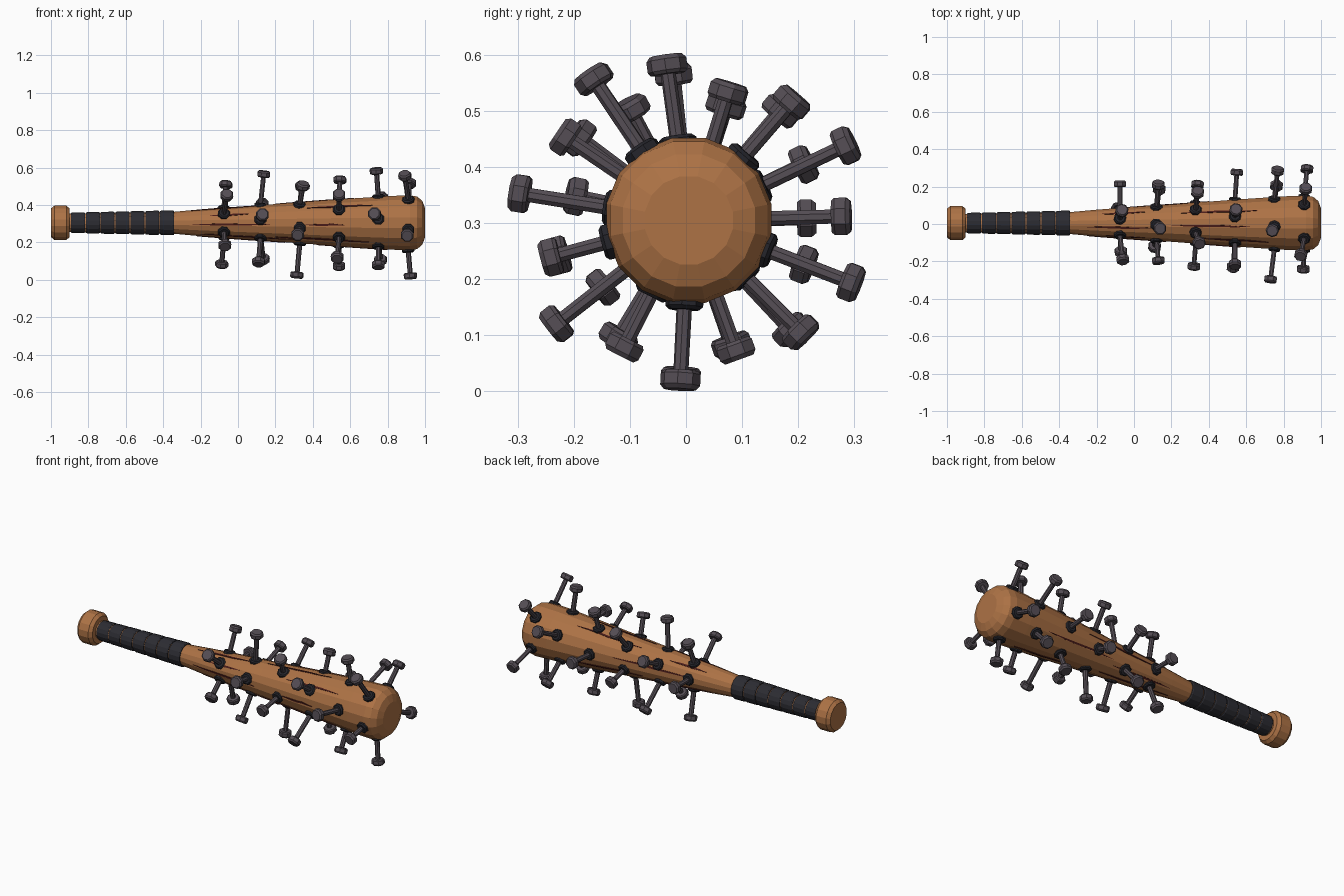
import bpy, bmesh, math, random
from mathutils import Vector, Matrix

if "Cube" in bpy.data.objects:
    bpy.data.objects.remove(bpy.data.objects["Cube"])

random.seed(4)
CY, CZ = 0.005, 0.305          # bat axis


def material(name, rgb):
    m = bpy.data.materials.new(name)
    m.diffuse_color = (*rgb, 1)
    m.use_nodes = True
    m.node_tree.nodes["Principled BSDF"].inputs["Base Color"].default_value = m.diffuse_color
    return m


WOOD = material("wood", (0.42, 0.17, 0.06))
WRAP = material("dark_wrap", (0.025, 0.025, 0.032))
COLLAR = material("dark_collar", (0.018, 0.018, 0.024))
STEEL = material("dull_steel", (0.09, 0.075, 0.09))
CRACK = material("crack", (0.07, 0.012, 0.01))

AXIS = Matrix.Translation((0, CY, CZ)) @ Matrix.Rotation(math.pi / 2, 4, 'Y')


def lathe(name, profile, sides, mat, frame=AXIS):
    """Closed turned solid: profile of (height along frame z, radius)."""
    bm = bmesh.new()
    rings = []
    for h, r in profile:
        rings.append([bm.verts.new((r * math.cos(a), r * math.sin(a), h))
                      for a in (2 * math.pi * (i + 0.5) / sides for i in range(sides))])
    for lo, hi in zip(rings, rings[1:]):
        for i in range(sides):
            j = (i + 1) % sides
            bm.faces.new((lo[i], lo[j], hi[j], hi[i]))
    bm.faces.new(rings[0][::-1])
    bm.faces.new(rings[-1])
    bm.transform(frame)
    return finish(name, bm, mat)


def finish(name, bm, mat):
    bmesh.ops.recalc_face_normals(bm, faces=bm.faces)
    me = bpy.data.meshes.new(name)
    bm.to_mesh(me)
    bm.free()
    me.materials.append(mat)
    ob = bpy.data.objects.new(name, me)
    bpy.context.collection.objects.link(ob)
    return ob


# Wooden barrel with handle core
BODY = [(-0.92, 0.050), (-0.34, 0.060), (-0.2, 0.073), (0.0, 0.088), (0.2, 0.102),
        (0.4, 0.117), (0.6, 0.132), (0.81, 0.146), (0.92, 0.150), (0.958, 0.143),
        (0.985, 0.120), (1.0, 0.080)]
lathe("barrel", BODY, 16, WOOD)


def body_radius(x):
    for (x0, r0), (x1, r1) in zip(BODY, BODY[1:]):
        if x0 <= x <= x1:
            return r0 + (r1 - r0) * (x - x0) / (x1 - x0)
    return BODY[-1][1]


# Knob
lathe("knob", [(-1.0, 0.078), (-0.982, 0.093), (-0.918, 0.093), (-0.9, 0.078)], 16, WOOD)

# Grip wraps
for i in range(7):
    x0 = -0.893 + i * 0.0795
    r = 0.056 + i * 0.0018
    lathe(f"grip_wrap_{i + 1}", [(x0, r - 0.004), (x0 + 0.006, r), (x0 + 0.069, r + 0.001),
                                 (x0 + 0.075, r - 0.003)], 16, WRAP)


def nail(name, x, dx, angle, reach):
    """Collar, shaft and head; reach is the head centre's distance from the axis."""
    a = math.radians(angle)
    out = Vector((0, math.cos(a), math.sin(a)))
    centre = Vector((0, CY, CZ))
    r = body_radius(x)
    base = centre + out * r + Vector((x, 0, 0))
    head = centre + out * reach + Vector((x + dx, 0, 0))
    d = head - base
    frame = Matrix.Translation(base) @ d.to_track_quat('Z', 'Y').to_matrix().to_4x4()
    n = d.length
    lathe(name + "_collar", [(-0.012, 0.034), (0.004, 0.034), (0.010, 0.027)], 8, COLLAR, frame)
    lathe(name + "_shaft", [(-0.03, 0.014), (n, 0.0135)], 8, STEEL, frame)
    lathe(name + "_head", [(n - 0.017, 0.031), (n - 0.011, 0.036), (n + 0.009, 0.036),
                           (n + 0.017, 0.029)], 8, STEEL, frame)


# Six rows of five nails: base x, [(angle, reach, lean along x)]
ROWS = [
    (-0.075, [(72, 0.215, 0.01), (1, 0.210, 0.0), (-71, 0.235, -0.012), (218, 0.195, 0.005), (143, 0.245, 0.015)]),
    (0.120, [(96, 0.262, 0.018), (168, 0.206, 0.01), (239, 0.245, -0.01), (-47, 0.267, 0.015), (26, 0.228, 0.01)]),
    (0.330, [(-93, 0.280, -0.015), (-21, 0.220, 0.01), (50, 0.255, 0.01), (118, 0.224, 0.018), (195, 0.240, -0.01)]),
    (0.540, [(73, 0.240, 0.005), (1.5, 0.272, 0.01), (-70, 0.247, 0.0), (218, 0.300, -0.01), (146, 0.266, 0.0)]),
    (0.750, [(98, 0.280, -0.01), (171, 0.305, -0.02), (243, 0.254, 0.0), (-45, 0.283, 0.012), (25.5, 0.310, 0.018)]),
    (0.910, [(124, 0.304, -0.018), (49, 0.280, 0.008), (-21, 0.310, 0.015), (-93, 0.285, 0.012), (195, 0.255, -0.005)]),
]
for i, (x, nails) in enumerate(ROWS):
    for j, (angle, reach, dx) in enumerate(nails):
        nail(f"nail_{i + 1}_{j + 1}", x, dx, angle, reach)


def crack(name, x0, x1, angle):
    """Thin tapering sliver lying along the barrel."""
    bm = bmesh.new()
    rings = []
    steps = 6
    for k in range(steps + 1):
        t = k / steps
        x = x0 + (x1 - x0) * t
        w = 0.0008 + 0.0045 * math.sin(math.pi * t)
        a = math.radians(angle + random.uniform(-1.2, 1.2))
        out = Vector((0, math.cos(a), math.sin(a)))
        side = Vector((0, -math.sin(a), math.cos(a)))
        c = Vector((x, CY, CZ)) + out * body_radius(x)
        rings.append([bm.verts.new(c + side * s * w + out * h)
                      for s, h in ((-1, -0.006), (1, -0.006), (1, 0.0015), (-1, 0.0015))])
    for lo, hi in zip(rings, rings[1:]):
        for q in range(4):
            bm.faces.new((lo[q], lo[(q + 1) % 4], hi[(q + 1) % 4], hi[q]))
    bm.faces.new(rings[0])
    bm.faces.new(rings[-1])
    finish(name, bm, CRACK)


# Long grain cracks: start x, end x, angle
CRACKS = [(0.37, 0.72, 137), (-0.15, 0.06, 150), (-0.25, 0.17, 186), (0.36, 0.57, 185),
          (0.25, 0.66, 60), (-0.17, 0.06, 50), (-0.25, 0.10, 108), (0.20, 0.62, 98),
          (-0.20, 0.30, 235), (0.20, 0.70, 228), (-0.22, 0.25, 275), (0.42, 0.80, 262),
          (-0.20, 0.20, 312), (0.22, 0.68, 330), (-0.10, 0.40, 10)]
for i, c in enumerate(CRACKS):
    crack(f"crack_{i + 1}", *c)
